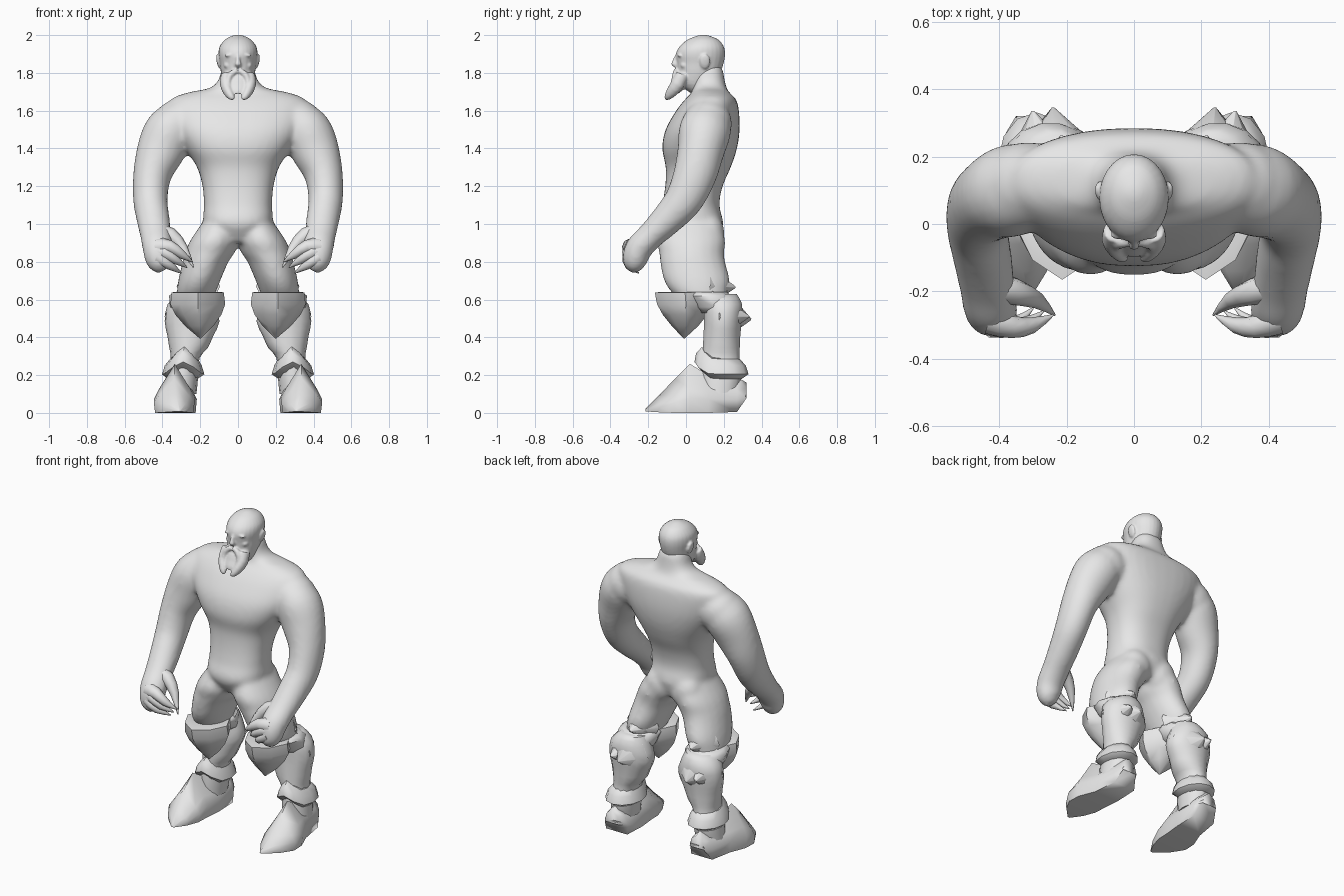
import bpy, bmesh, math
from mathutils import Vector, Matrix

grey = bpy.data.materials.new("stone_grey")
grey.diffuse_color = (0.8, 0.8, 0.8, 1)


def skin(bm, loops):
    """Bridge equal point loops into a closed shell."""
    rows = [[bm.verts.new(p) for p in loop] for loop in loops]
    n = len(rows[0])
    for a, b in zip(rows, rows[1:]):
        for i in range(n):
            j = (i + 1) % n
            bm.faces.new((a[i], a[j], b[j], b[i]))
    bm.faces.new(rows[0][::-1])
    bm.faces.new(rows[-1])


def refine(rings, sub):
    """Catmull-Rom interpolation between rings."""
    out, last = [], len(rings) - 1
    for k in range(last):
        p0, p1, p2, p3 = (rings[min(max(k + d, 0), last)] for d in (-1, 0, 1, 2))
        for s in range(sub):
            t = s / sub
            out.append([.5 * (2 * b + (c - a) * t + (2 * a - 5 * b + 4 * c - d) * t * t
                              + (3 * b - a - 3 * c + d) * t ** 3)
                        for a, b, c, d in zip(p0, p1, p2, p3)])
    return out + [rings[-1]]


def loft(bm, rings, n=20, side=1, flat=False, ref=(1, 0, 0), power=1.0, peak=0.0, sub=1):
    """Rings are (x, y, z, radius_a, radius_b); peak raises the front of each ring."""
    rings = refine(rings, sub)
    loops = []
    pts = [Vector(r[:3]) for r in rings]
    for k, (x, y, z, a, b) in enumerate(rings):
        u, v = Vector((1, 0, 0)), Vector((0, 1, 0))
        if not flat:
            t = (pts[min(k + 1, len(pts) - 1)] - pts[max(k - 1, 0)]).normalized()
            u = Vector(ref)
            u = (u - t * u.dot(t)).normalized()
            v = t.cross(u)
        loop = []
        for i in range(n):
            w = 2 * math.pi * i / n
            c, s = math.cos(w), math.sin(w)
            p = pts[k] + u * max(a, .002) * math.copysign(abs(c) ** power, c) \
                + v * max(b, .002) * math.copysign(abs(s) ** power, s)
            p.z += peak * max(0, -s) ** 4
            loop.append((p.x * side, p.y, p.z))
        loops.append(loop)
    skin(bm, loops)


def ball(bm, c, r, side=1, turn=0.0):
    m = Matrix.Translation((c[0] * side, c[1], c[2])) \
        @ Matrix.Rotation(turn * side, 4, 'Y') @ Matrix.Diagonal((*r, 1))
    bmesh.ops.create_uvsphere(bm, u_segments=20, v_segments=12, radius=1, matrix=m)


def finish(name, bm, voxel=None, smooth=0, angle=40, mirror=False):
    bmesh.ops.recalc_face_normals(bm, faces=bm.faces[:])
    me = bpy.data.meshes.new(name)
    bm.to_mesh(me)
    bm.free()
    me.materials.append(grey)
    ob = bpy.data.objects.new(name, me)
    bpy.context.collection.objects.link(ob)
    if voxel:
        me.polygons.foreach_set("use_smooth", [True] * len(me.polygons))
        r = ob.modifiers.new("blend", 'REMESH')
        r.mode, r.voxel_size, r.use_smooth_shade = 'VOXEL', voxel, True
        s = ob.modifiers.new("soften", 'SMOOTH')
        s.factor, s.iterations = 0.5, smooth
    else:
        bpy.ops.object.select_all(action='DESELECT')
        ob.select_set(True)
        bpy.context.view_layer.objects.active = ob
        bpy.ops.object.shade_smooth_by_angle(angle=math.radians(angle))
    if mirror:
        ob.modifiers.new("mirror", 'MIRROR').use_mirror_merge = False


# Body: torso, neck, arms and thighs blended into one skin
bm = bmesh.new()
loft(bm, [(0, .035, .90, .09, .13), (0, .022, 1.0, .178, .175), (0, .025, 1.1, .18, .152),
          (0, .042, 1.2, .188, .152), (0, .065, 1.3, .217, .172), (0, .072, 1.4, .28, .198),
          (0, .088, 1.5, .34, .196), (0, .114, 1.6, .37, .166), (0, .13, 1.66, .355, .135),
          (0, .13, 1.695, .27, .10), (0, .125, 1.72, .15, .09), (0, .12, 1.76, .105, .085),
          (0, .115, 1.82, .085, .078), (0, .11, 1.86, .05, .05)],
     n=36, flat=True, power=.85, sub=4)
for s in (-1, 1):
    ball(bm, (.315, .115, 1.53), (.135, .13, .13), s)
    loft(bm, [(.29, .115, 1.56, .11, .12), (.36, .10, 1.49, .135, .138),
              (.412, .077, 1.38, .127, .124), (.454, .047, 1.26, .102, .115),
              (.464, -.01, 1.13, .092, .102), (.450, -.095, 1.03, .088, .087),
              (.435, -.185, .94, .083, .073), (.425, -.25, .87, .08, .073),
              (.415, -.27, .80, .07, .065), (.395, -.265, .755, .035, .035)], side=s, sub=4)
    loft(bm, [(.10, .03, 1.02, .08, .14), (.123, .028, .92, .126, .18),
              (.148, .03, .85, .132, .173), (.172, .035, .8, .122, .173),
              (.205, .058, .7, .112, .175), (.225, .08, .62, .1, .14),
              (.235, .14, .55, .08, .1)], side=s, flat=True, sub=4)
    ball(bm, (.09, .115, .95), (.10, .09, .11), s)       # buttock
finish("body", bm, voxel=.013, smooth=12)

# Fingers and thumb, tapering to claw-like tips
bm = bmesh.new()
loft(bm, [(.43, -.18, .96, .045, .045), (.355, -.20, .94, .04, .04),
          (.29, -.225, .87, .026, .026), (.235, -.27, .77, .003, .003)], n=8, ref=(0, 1, 0), sub=2)
for i in range(3):
    dx, dz = .03 * i, -.03 * i
    loft(bm, [(.42, -.28, .88 + dz, .05, .05), (.36 + dx, -.305, .88 + dz, .034, .034),
              (.30 + dx, -.30, .84 + dz, .024, .024),
              (.24 + dx, -.27 + .01 * i, .80 + dz, .003, .003)],
         n=8, ref=(0, 1, 0), sub=2)
finish("fingers", bm, angle=60, mirror=True)

# Head: skull, brow, nose, ears and beard blended together
bm = bmesh.new()
loft(bm, [(0, .09, 1.69, .05, .06), (0, .06, 1.74, .075, .095), (0, .068, 1.80, .09, .113),
          (0, .075, 1.85, .096, .124), (0, .077, 1.90, .103, .13), (0, .083, 1.94, .097, .117),
          (0, .09, 1.975, .070, .083), (0, .092, 1.994, .036, .04), (0, .092, 2.001, .012, .012)],
     n=28, flat=True, sub=3)
loft(bm, [(0, -.043, 1.90, .010, .012), (0, -.055, 1.87, .011, .016),
          (0, -.06, 1.845, .018, .02), (0, -.05, 1.83, .013, .014)], n=10, flat=True)   # nose
loft(bm, [(0, .01, 1.81, .07, .05), (0, -.01, 1.775, .078, .055), (0, -.03, 1.74, .074, .05),
          (0, -.055, 1.71, .06, .04), (0, -.07, 1.69, .04, .028)], flat=True, sub=2)    # beard
for s in (-1, 1):
    ball(bm, (.036, -.033, 1.895), (.036, .014, .009), s, .1)      # brow
    ball(bm, (.052, -.004, 1.84), (.024, .026, .02), s)            # cheekbone
    ball(bm, (.102, .10, 1.86), (.011, .028, .04), s, .2)          # ear
    loft(bm, [(.06, -.02, 1.79, .03, .035), (.066, -.045, 1.74, .03, .036),
              (.052, -.075, 1.70, .026, .03), (.034, -.098, 1.672, .018, .018),
              (.022, -.105, 1.662, .008, .008)], n=14, side=s, sub=2)   # beard fork
    loft(bm, [(.004, -.052, 1.812, .014, .014), (.035, -.055, 1.795, .017, .017),
              (.052, -.062, 1.76, .015, .017), (.045, -.075, 1.725, .01, .012)],
         n=10, side=s, sub=2)                                      # moustache
finish("head", bm, voxel=.006, smooth=3)

# Shin guard with flared calf
bm = bmesh.new()
loft(bm, [(.23, .18, .63, .085, .09), (.248, .195, .575, .125, .105), (.243, .195, .485, .145, .102),
          (.252, .19, .41, .122, .10), (.262, .187, .345, .102, .10), (.28, .185, .29, .076, .10),
          (.29, .185, .2, .08, .11), (.30, .175, .1, .08, .10)], n=14, flat=True, sub=2)
finish("shin_guard", bm, angle=60, mirror=True)

# Broad pointed flaps behind the calf and the knee
bm = bmesh.new()
for base, tip, a, b in (((.23, .22, .51), (.24, .345, .495), .125, .12),
                        ((.28, .19, .51), (.30, .335, .51), .11, .11),
                        ((.21, .13, .67), (.215, .262, .665), .115, .10),
                        ((.24, .14, .60), (.25, .27, .59), .12, .06)):
    loft(bm, [(*base, a, b), (*tip, .004, .004)], n=8)
finish("back_flaps", bm, angle=50, mirror=True)

# Pointed, ridged knee plate and the band below it
bm = bmesh.new()
loft(bm, [(.215, .005, .64, .125, .14), (.213, -.005, .637, .138, .16), (.213, 0, .575, .145, .153),
          (.21, -.005, .52, .122, .118), (.205, -.005, .46, .075, .07), (.20, -.01, .395, .004, .004)],
     n=8, flat=True, power=1.3)
finish("knee_plate", bm, angle=50, mirror=True)
bm = bmesh.new()
loft(bm, [(.23, .11, .64, .11, .11), (.235, .12, .62, .13, .13), (.24, .15, .56, .12, .12),
          (.245, .165, .53, .09, .095)], n=10, flat=True)
finish("knee_band", bm, angle=50, mirror=True)

# Ankle cuff with a raised chevron in front
bm = bmesh.new()
loft(bm, [(.285, .185, .285, .075, .10), (.29, .185, .25, .098, .132), (.29, .188, .205, .112, .143),
          (.295, .185, .18, .08, .11)], n=12, flat=True, peak=.065)
finish("ankle_cuff", bm, angle=50, mirror=True)

# Foot: ridged sections running from heel to toe, tip turned inward
bm = bmesh.new()
loops = []
for y, x, w, low, mid, top in ((.32, .30, .05, .10, .13, .16), (.27, .30, .08, .005, .12, .19),
                               (.12, .31, .092, 0, .12, .20), (.02, .335, .108, 0, .13, .26),
                               (-.06, .338, .108, 0, .09, .18), (-.14, .328, .07, .003, .05, .095),
                               (-.215, .312, .008, .008, .014, .022)):
    loops.append([(x - w * .93, y, low), (x + w * .93, y, low), (x + w, y, mid * .6),
                  (x + w * .75, y, mid), (x, y, top), (x - w * .75, y, mid), (x - w, y, mid * .6)])
skin(bm, loops)
finish("foot", bm, angle=75, mirror=True)
